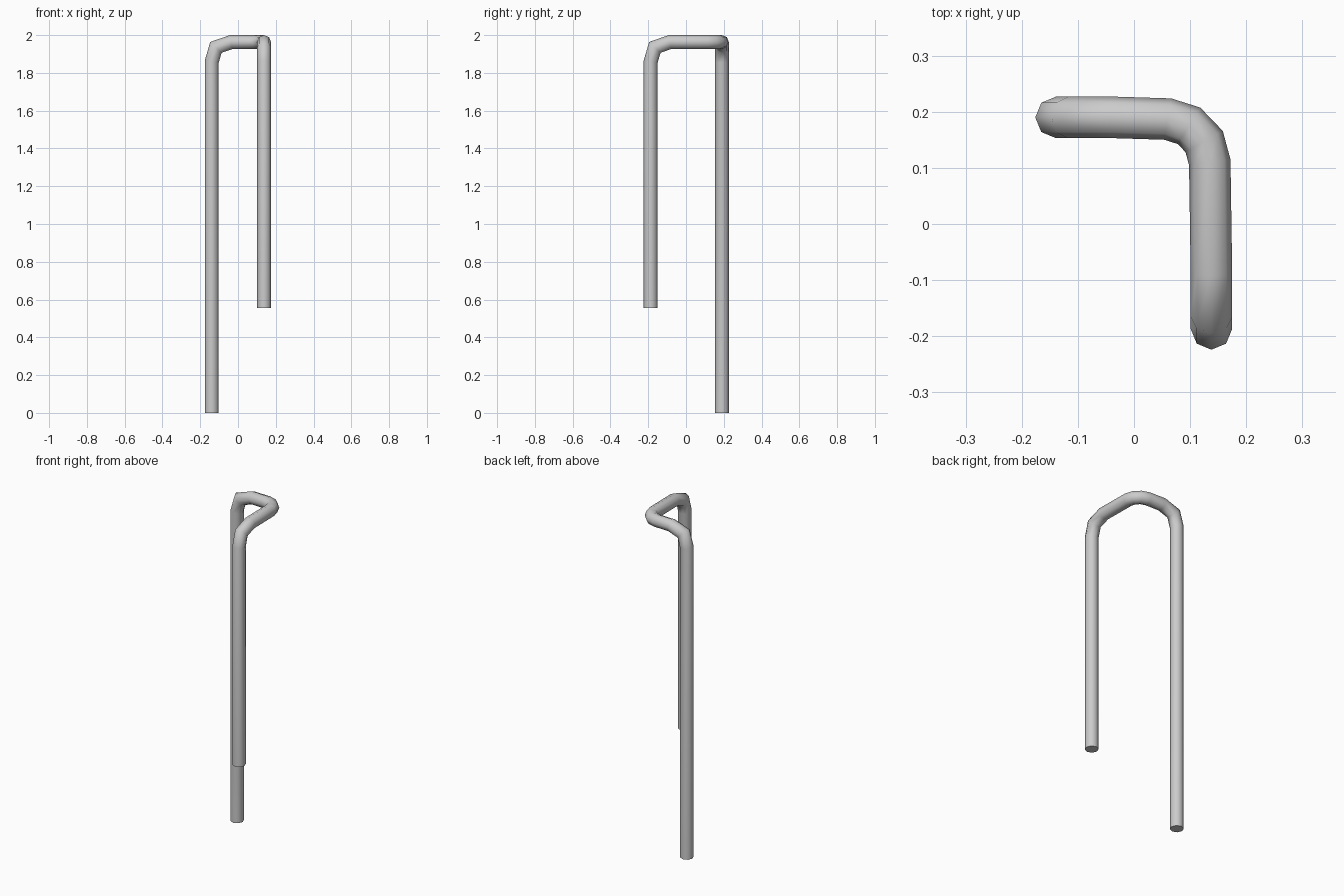
import bpy, bmesh, math
from mathutils import Vector

if "Cube" in bpy.data.objects:
    bpy.data.objects.remove(bpy.data.objects["Cube"])

RADIUS, SIDES = 0.037, 8

# Centre line: long leg up, bend, rounded corner on top, bend, short leg down
path = [Vector(p) for p in (
    (-0.139, 0.19, 0.0), (-0.139, 0.19, 1.86), (-0.117, 0.19, 1.935), (-0.036, 0.19, 1.963),
    (0.060, 0.187, 1.963), (0.098, 0.175, 1.963), (0.125, 0.147, 1.963), (0.135, 0.110, 1.963),
    (0.138, -0.086, 1.963), (0.138, -0.165, 1.935), (0.138, -0.187, 1.86), (0.138, -0.187, 0.555))]


def mitred_tube(name, pts):
    """Sweep a round section along pts, mitring it at every joint."""
    bm = bmesh.new()
    ring = [pts[0] + Vector((math.cos(a), math.sin(a), 0)) * RADIUS
            for a in (2 * math.pi * i / SIDES for i in range(SIDES))]
    rings = [[bm.verts.new(c) for c in ring]]
    for i in range(1, len(pts)):
        d = (pts[i] - pts[i - 1]).normalized()
        nxt = (pts[i + 1] - pts[i]).normalized() if i + 1 < len(pts) else d
        n = (d + nxt).normalized()
        ring = [c + d * ((pts[i] - c).dot(n) / d.dot(n)) for c in ring]
        rings.append([bm.verts.new(c) for c in ring])
    for a, b in zip(rings, rings[1:]):
        for k in range(SIDES):
            m = (k + 1) % SIDES
            bm.faces.new((a[k], a[m], b[m], b[k]))
    # End caps
    bm.faces.new(rings[0][::-1])
    bm.faces.new(rings[-1])
    bmesh.ops.recalc_face_normals(bm, faces=bm.faces)
    me = bpy.data.meshes.new(name)
    bm.to_mesh(me)
    bm.free()
    ob = bpy.data.objects.new(name, me)
    bpy.context.collection.objects.link(ob)
    return ob


tube = mitred_tube("bent_tube", path)
bpy.context.view_layer.objects.active = tube
tube.select_set(True)
bpy.ops.object.shade_smooth_by_angle(angle=math.radians(60))
